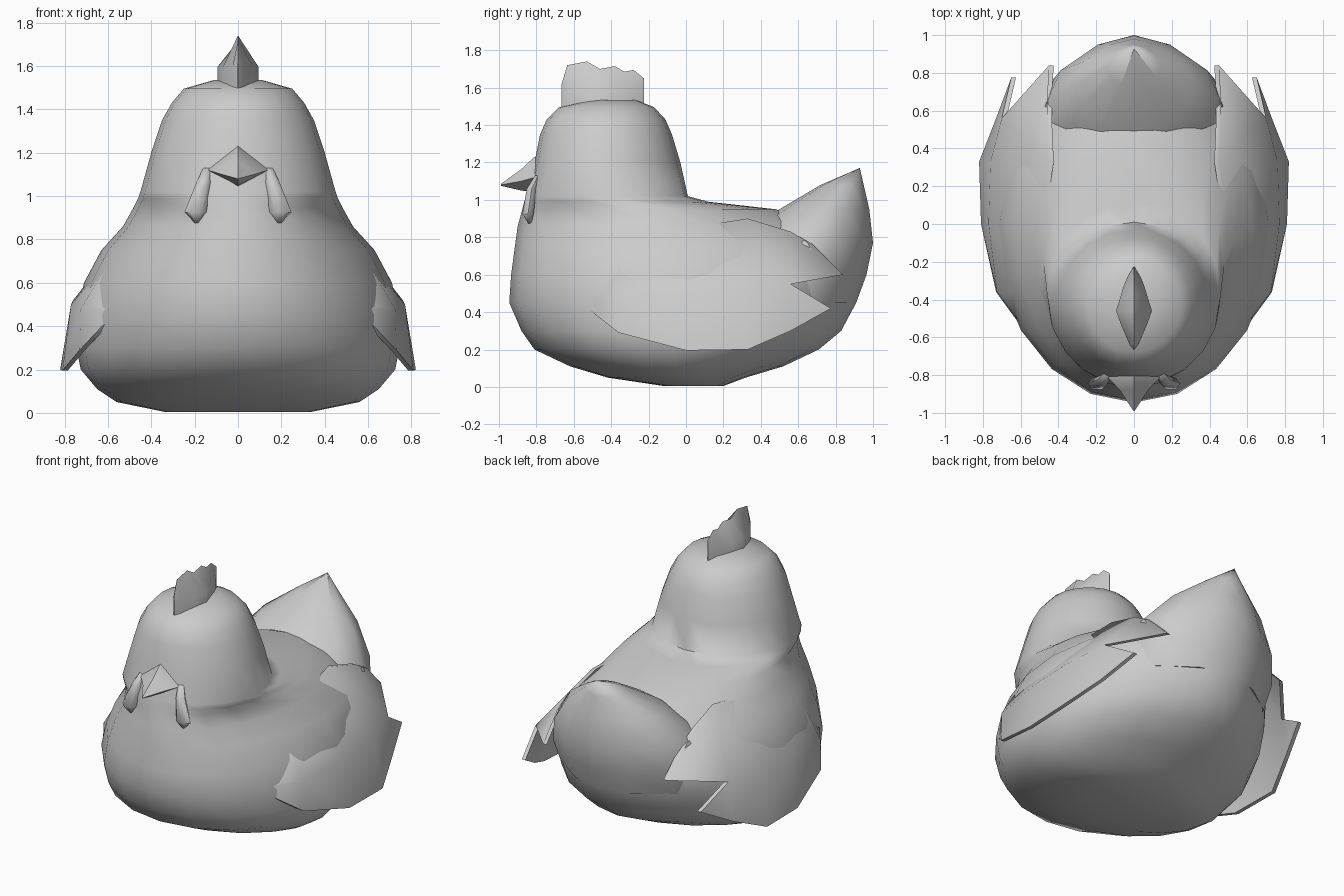
import bpy
import math

cube = bpy.data.objects.get("Cube")
if cube:
    bpy.data.objects.remove(cube, do_unlink=True)

grey = bpy.data.materials.new("soft grey")
grey.use_nodes = True
grey.diffuse_color = (0.6, 0.6, 0.6, 1)
grey.node_tree.nodes["Principled BSDF"].inputs["Base Color"].default_value = (0.6, 0.6, 0.6, 1)


def make(name, verts, faces, angle=60):
    mesh = bpy.data.meshes.new(name)
    mesh.from_pydata(verts, [], faces)
    mesh.materials.append(grey)
    obj = bpy.data.objects.new(name, mesh)
    bpy.context.collection.objects.link(obj)
    bpy.ops.object.select_all(action="DESELECT")
    obj.select_set(True)
    bpy.context.view_layer.objects.active = obj
    bpy.ops.object.mode_set(mode="EDIT")
    bpy.ops.mesh.select_all(action="SELECT")
    bpy.ops.mesh.remove_doubles(threshold=0.001)
    bpy.ops.mesh.normals_make_consistent(inside=False)
    bpy.ops.object.mode_set(mode="OBJECT")
    bpy.ops.object.shade_smooth_by_angle(angle=math.radians(angle))
    return obj


def loft(name, rings, angle=60):
    """Skin a list of equal rings and cap both ends."""
    n = len(rings[0])
    verts = [v for ring in rings for v in ring]
    faces = [(r * n + i, r * n + (i + 1) % n, (r + 1) * n + (i + 1) % n, (r + 1) * n + i)
             for r in range(len(rings) - 1) for i in range(n)]
    faces += [tuple(range(n)), tuple(range(len(verts) - n, len(verts)))]
    return make(name, verts, faces, angle)


def oval(z, front, back, width, sides=20, pinch=1.0):
    """Level ring; pinch above 1 draws the rear half to a point."""
    mid, half = (front + back) / 2, (back - front) / 2
    ring = []
    for i in range(sides):
        a = 2 * math.pi * i / sides
        s, c = math.sin(a), math.cos(a)
        x = math.copysign(abs(s) ** (pinch if c > 0 else 1), s) * width
        ring.append((x, mid + half * c, z))
    return ring


# Body, neck and head: height, front, back, half width
body = [(0.005, -0.12, 0.2, 0.34), (0.05, -0.42, 0.32, 0.56), (0.11, -0.62, 0.52, 0.65),
        (0.2, -0.81, 0.71, 0.725), (0.3, -0.88, 0.83, 0.745), (0.45, -0.945, 0.91, 0.74),
        (0.6, -0.935, 0.96, 0.71), (0.75, -0.915, 0.9, 0.63), (0.86, -0.9, 0.72, 0.53),
        (0.95, -0.875, 0.48, 0.48), (0.99, -0.865, 0.12, 0.46), (1.02, -0.855, 0.01, 0.45),
        (1.2, -0.81, -0.03, 0.4), (1.35, -0.78, -0.075, 0.35), (1.43, -0.745, -0.11, 0.305),
        (1.495, -0.68, -0.17, 0.25), (1.535, -0.5, -0.27, 0.11)]
loft("body", [oval(*r, pinch=1.25 if r[0] < 0.98 else 1) for r in body])

# Upturned pointed tail
tail = [(0.45, 0.1, 0.91, 0.5), (0.6, 0.15, 0.965, 0.52), (0.77, 0.25, 1.0, 0.47),
        (0.95, 0.5, 0.98, 0.32), (1.08, 0.72, 0.95, 0.14), (1.17, 0.928, 0.93, 0.0)]
loft("tail", [oval(*r, sides=12, pinch=1.3) for r in tail])

# Comb: position, crest height, half width
comb = [(-0.665, 1.62, 0.003), (-0.635, 1.72, 0.025), (-0.53, 1.74, 0.07), (-0.46, 1.7, 0.095),
        (-0.38, 1.715, 0.07), (-0.33, 1.685, 0.055), (-0.28, 1.695, 0.035), (-0.225, 1.65, 0.003)]
loft("comb", [[(-w, y, 1.47), (-w, y, 1.595), (0, y, top), (w, y, 1.595), (w, y, 1.47)]
              for y, top, w in comb], 50)

# Beak: position, top, side height, bottom, half width
beak = [(-0.7, 1.24, 1.12, 1.03, 0.14), (-0.81, 1.23, 1.12, 1.04, 0.14),
        (-0.88, 1.165, 1.1, 1.05, 0.075), (-0.99, 1.085, 1.08, 1.075, 0.003)]
loft("beak", [[(0, y, top), (w, y, side), (0, y, low), (-w, y, side)]
              for y, top, side, low, w in beak], 40)

# Wing rows: position, then top, middle and lower edge as (x, z)
wing_rows = [(-0.58, (0.53, 0.5), (0.56, 0.48), (0.57, 0.46)),
             (-0.36, (0.58, 0.72), (0.725, 0.48), (0.73, 0.29)),
             (0.0, (0.5, 0.85), (0.77, 0.5), (0.81, 0.195)),
             (0.33, (0.45, 0.9), (0.76, 0.52), (0.82, 0.2)),
             (0.56, (0.46, 0.83), (0.7, 0.55), (0.73, 0.3))]
# Feather points at the rear of the wing
feathers = [(0.46, 0.68, 0.76), (0.45, 0.84, 0.6), (0.65, 0.775, 0.42)]

for side, sx in (("left", 1), ("right", -1)):
    verts = [(sx * x, y, z) for y, *edge in wing_rows for x, z in edge]
    faces = [(r * 3 + k, r * 3 + k + 1, r * 3 + k + 4, r * 3 + k + 3)
             for r in range(len(wing_rows) - 1) for k in range(2)]
    n = len(verts)
    verts += [(sx * x, y, z) for x, y, z in feathers]
    faces += [(n - 3, n - 2, n + 1, n), (n - 2, n - 1, n + 2)]
    # Give the wing a thin inner skin
    m = len(verts)
    verts += [(x - sx * 0.025, y, z) for x, y, z in verts]
    edges = {}
    for f in faces:
        for a, b in zip(f, f[1:] + f[:1]):
            edges.setdefault(frozenset((a, b)), []).append((a, b))
    rim = [e[0] for e in edges.values() if len(e) == 1]
    faces += [tuple(i + m for i in reversed(f)) for f in faces]
    faces += [(b, a, a + m, b + m) for a, b in rim]
    make(side + "_wing", verts, faces)

    # Wattle: height, centre x and y, radii
    wattle = [(1.13, 0.14, -0.79, 0.02, 0.02), (1.06, 0.16, -0.825, 0.033, 0.03),
              (0.925, 0.195, -0.845, 0.052, 0.035), (0.875, 0.19, -0.835, 0.008, 0.01)]
    loft(side + "_wattle", [[(sx * (cx + rx * math.cos(k * math.pi / 3)),
                              cy + ry * math.sin(k * math.pi / 3), z) for k in range(6)]
                            for z, cx, cy, rx, ry in wattle])
